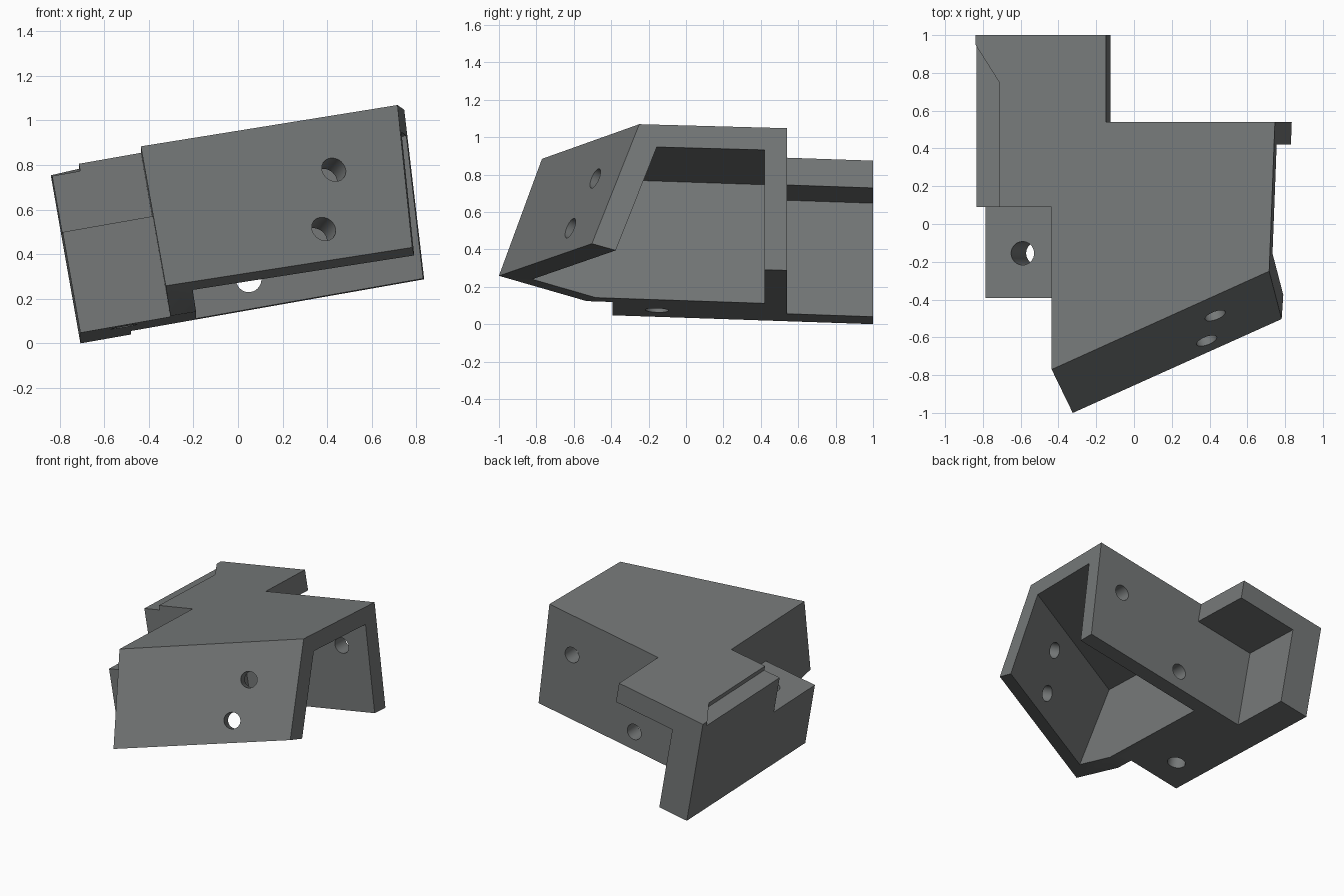
import bpy, bmesh, math
from mathutils import Vector, Matrix

if "Cube" in bpy.data.objects:
    bpy.data.objects.remove(bpy.data.objects["Cube"])

# Planes of the bracket, in its own untilted frame
N_FRONT = Vector((0.445, -1.0, 0.358))       # sloping front wall
P_FRONT = Vector((-0.28, -0.77, 0.922))
P_INNER = P_FRONT + Vector((0, 0.138, 0))
N_LOW = Vector((0.109, -0.258, -1.0))        # slanted underside of the front
P_LOW = Vector((-0.28, -1.0, 0.279))
N_END = Vector((1.0, -0.039, -0.0576))       # open right end
P_END = Vector((0.92, 0.54, 0.922))
BOTTOM, TOP = 0.158, 0.922


def prism(name, outline, z0, z1, cuts=()):
    """Extrude a plan outline, then trim away the outer side of each plane."""
    bm = bmesh.new()
    face = bm.faces.new([bm.verts.new((x, y, z0)) for x, y in outline])
    ext = bmesh.ops.extrude_face_region(bm, geom=[face])
    bmesh.ops.translate(bm, vec=(0, 0, z1 - z0),
                        verts=[v for v in ext["geom"] if isinstance(v, bmesh.types.BMVert)])
    for co, no in cuts:
        res = bmesh.ops.bisect_plane(bm, geom=bm.verts[:] + bm.edges[:] + bm.faces[:],
                                     plane_co=co, plane_no=no, clear_outer=True)
        edges = [e for e in res["geom_cut"] if isinstance(e, bmesh.types.BMEdge)]
        bmesh.ops.contextual_create(bm, geom=edges)
    bmesh.ops.recalc_face_normals(bm, faces=bm.faces[:])
    return to_object(name, bm)


def box(name, x0, x1, y0, y1, z0, z1, cuts=()):
    return prism(name, [(x0, y0), (x1, y0), (x1, y1), (x0, y1)], z0, z1, cuts)


def drill(name, center, axis, depth, radius=0.057):
    bm = bmesh.new()
    rot = Vector(axis).to_track_quat('Z', 'Y').to_matrix().to_4x4()
    bmesh.ops.create_cone(bm, cap_ends=True, segments=32, radius1=radius, radius2=radius,
                          depth=depth, matrix=Matrix.Translation(center) @ rot)
    return to_object(name, bm)


def to_object(name, bm):
    me = bpy.data.meshes.new(name)
    bm.to_mesh(me)
    bm.free()
    ob = bpy.data.objects.new(name, me)
    bpy.context.collection.objects.link(ob)
    return ob


# Main body with side block, one plan outline trimmed by the slanted planes
bracket = prism("bracket", [(-0.69, 0.09), (-0.28, 0.09), (-0.28, -1.4), (1.1, -1.4),
                            (1.1, 0.54), (0.011, 0.54), (0.011, 1.0), (-0.69, 1.0)],
                BOTTOM, TOP, [(P_FRONT, N_FRONT), (P_LOW, N_LOW), (P_END, N_END)])

# Low side flange
flange = box("flange", -0.69, -0.21, -0.392, 0.2, BOTTOM, 0.617)

# Hollows: main cavity, rear pocket, shallow ledge on the top left edge
cutters = [
    box("cavity", -0.163, 1.4, -2.0, 0.42, -0.5, 0.802, [(P_INNER, N_FRONT)]),
    box("rear_pocket", -0.46, 0.2, 0.54, 1.2, -0.2, 0.774),
    prism("ledge", [(-0.8, 0.0), (-0.562, 0.0), (-0.562, 0.75), (-0.69, 0.95), (-0.8, 1.12)],
          0.889, 1.1),
    drill("flange_hole", (-0.49, -0.155, 0.4), (0, 0, 1), 1.0, 0.062),
    drill("back_hole_low", (0.1, 0.48, 0.29), (0, 1, 0), 0.3),
    drill("back_hole_high", (0.68, 0.48, 0.63), (0, 1, 0), 0.3),
    drill("front_hole_high", (0.556, -0.485, 0.678), N_FRONT, 0.4),
    drill("front_hole_low", (0.465, -0.619, 0.42), N_FRONT, 0.4),
]

for ob, op in [(flange, 'UNION')] + [(c, 'DIFFERENCE') for c in cutters]:
    mod = bracket.modifiers.new(ob.name, 'BOOLEAN')
    mod.operation, mod.solver, mod.object = op, 'EXACT', ob
    ob.hide_render = True

# Bake the booleans and drop the helpers
dg = bpy.context.evaluated_depsgraph_get()
mesh = bpy.data.meshes.new_from_object(bracket.evaluated_get(dg))
bracket.modifiers.clear()
bracket.data = mesh
for ob in [flange] + cutters:
    bpy.data.objects.remove(ob)

# Tilt ten degrees sideways, with a slight fall towards the back
c, s = math.cos(math.radians(10)), math.sin(math.radians(10))
mesh.transform(Matrix(((c, 0, -s, 0), (0, 1, 0, 0), (s, -0.034, c, 0), (0, 0, 0, 1))))
low = min(v.co.z for v in mesh.vertices)
mesh.transform(Matrix.Translation((0, 0, -low)))

# Plain grey finish
grey = bpy.data.materials.new("grey")
grey.diffuse_color = (0.18, 0.19, 0.19, 1)
grey.use_nodes = True
grey.node_tree.nodes["Principled BSDF"].inputs["Base Color"].default_value = grey.diffuse_color
mesh.materials.clear()
mesh.materials.append(grey)
bpy.context.view_layer.objects.active = bracket
bracket.select_set(True)
bpy.ops.object.shade_smooth_by_angle(angle=math.radians(25))
